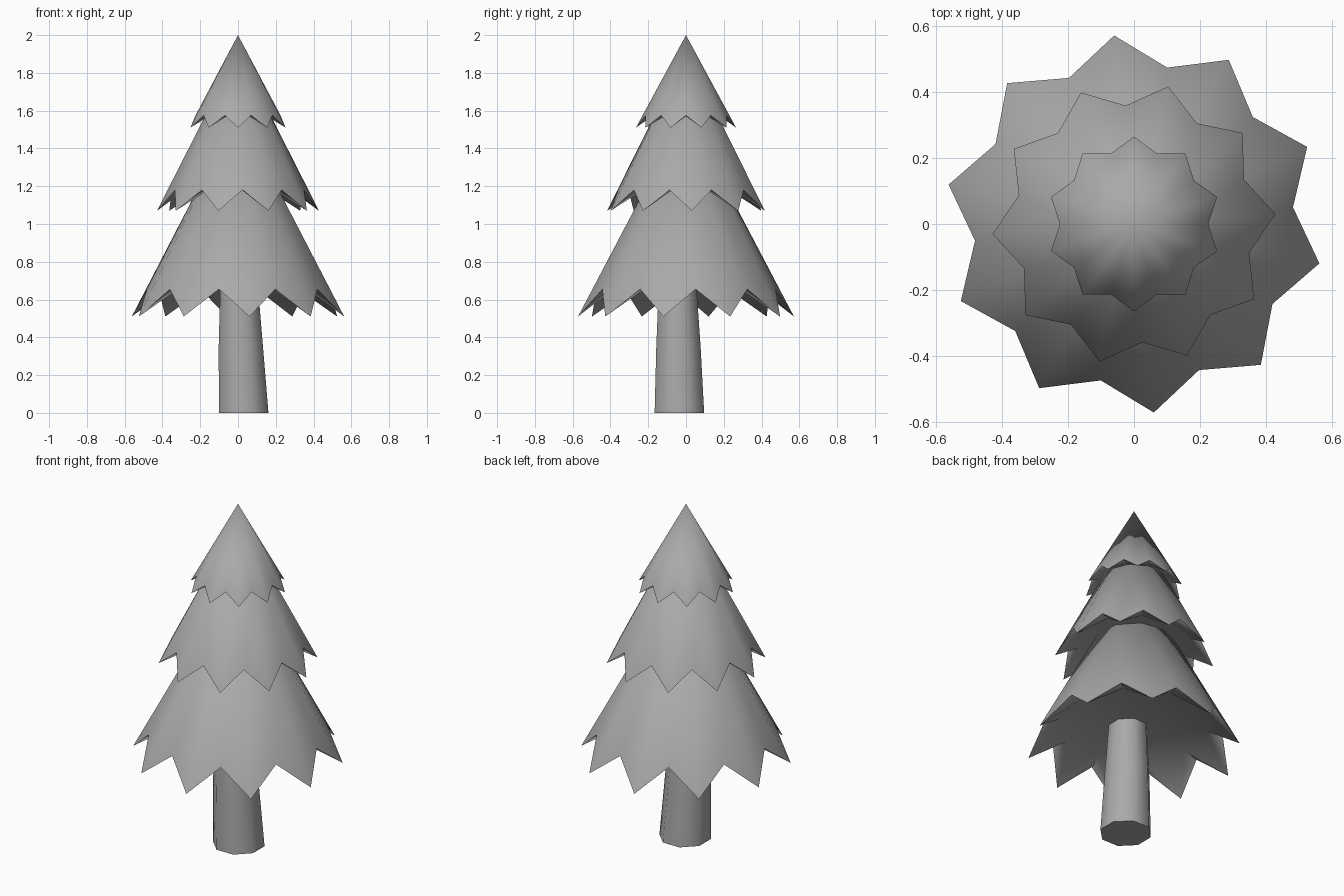
import bpy, bmesh
from math import cos, sin, radians, pi

cube = bpy.data.objects.get("Cube")
if cube:
    bpy.data.objects.remove(cube)

grey = bpy.data.materials.new("plain grey")
grey.use_nodes = True
colour = (0.4, 0.4, 0.4, 1)
grey.diffuse_color = colour
grey.node_tree.nodes["Principled BSDF"].inputs["Base Color"].default_value = colour


def finish(name, bm, angle):
    bmesh.ops.recalc_face_normals(bm, faces=bm.faces)
    mesh = bpy.data.meshes.new(name)
    bm.to_mesh(mesh)
    bm.free()
    mesh.materials.append(grey)
    obj = bpy.data.objects.new(name, mesh)
    bpy.context.collection.objects.link(obj)
    bpy.ops.object.select_all(action='DESELECT')
    obj.select_set(True)
    bpy.context.view_layer.objects.active = obj
    bpy.ops.object.shade_smooth_by_angle(angle=radians(angle))


def ring(bm, count, r, z, turn, cx=0, cy=0):
    return [bm.verts.new((cx + r * cos(turn + 2 * pi * i / count),
                          cy + r * sin(turn + 2 * pi * i / count), z))
            for i in range(count)]


def bridge(bm, a, b):
    n = len(a)
    for i in range(n):
        j = (i + 1) % n
        bm.faces.new((a[i], a[j], b[j], b[i]))


def tier(name, tip, valley, top, under, turn):
    """Ten-pointed skirt of needles; tip, valley, top and under are (radius, height)."""
    bm = bmesh.new()
    n, turn, half = 10, radians(turn), pi / 10
    tips = ring(bm, n, *tip, turn)
    valleys = ring(bm, n, *valley, turn + half)
    inner = ring(bm, n, *under, turn + half)
    if top[0] == 0:
        apex = bm.verts.new((0, 0, top[1]))
        upper = [apex] * n
    else:
        upper = ring(bm, n, *top, turn)
        bm.faces.new(upper)
    for i in range(n):
        j = (i + 1) % n
        # outer slope
        bm.faces.new((upper[i], tips[i], valleys[i]))
        bm.faces.new((upper[j], valleys[i], tips[j]))
        if upper[i] is not upper[j]:
            bm.faces.new((upper[i], valleys[i], upper[j]))
        # hollow back of each point
        bm.faces.new((valleys[i], tips[j], inner[i]))
        bm.faces.new((tips[j], valleys[j], inner[j]))
        bm.faces.new((tips[j], inner[j], inner[i]))
    bm.faces.new(inner)
    finish(name, bm, 70)


tier("lower_branches", (0.575, 0.51), (0.485, 0.655), (0.215, 1.19), (0.40, 0.67), 24)
tier("middle_branches", (0.43, 1.07), (0.36, 1.18), (0.165, 1.59), (0.30, 1.18), 4)
tier("top_branches", (0.265, 1.51), (0.225, 1.575), (0, 2.0), (0.19, 1.57), 18)

# slightly leaning, tapered trunk
bm = bmesh.new()
sections = [(0.142, 0, 0.03, -0.035), (0.127, 0.35, 0.015, -0.04), (0.106, 0.7, 0.005, -0.045)]
rings = [ring(bm, 8, r, z, pi / 8, x, y) for r, z, x, y in sections]
for a, b in zip(rings, rings[1:]):
    bridge(bm, a, b)
bm.faces.new(rings[0])
bm.faces.new(rings[-1])
finish("trunk", bm, 60)
